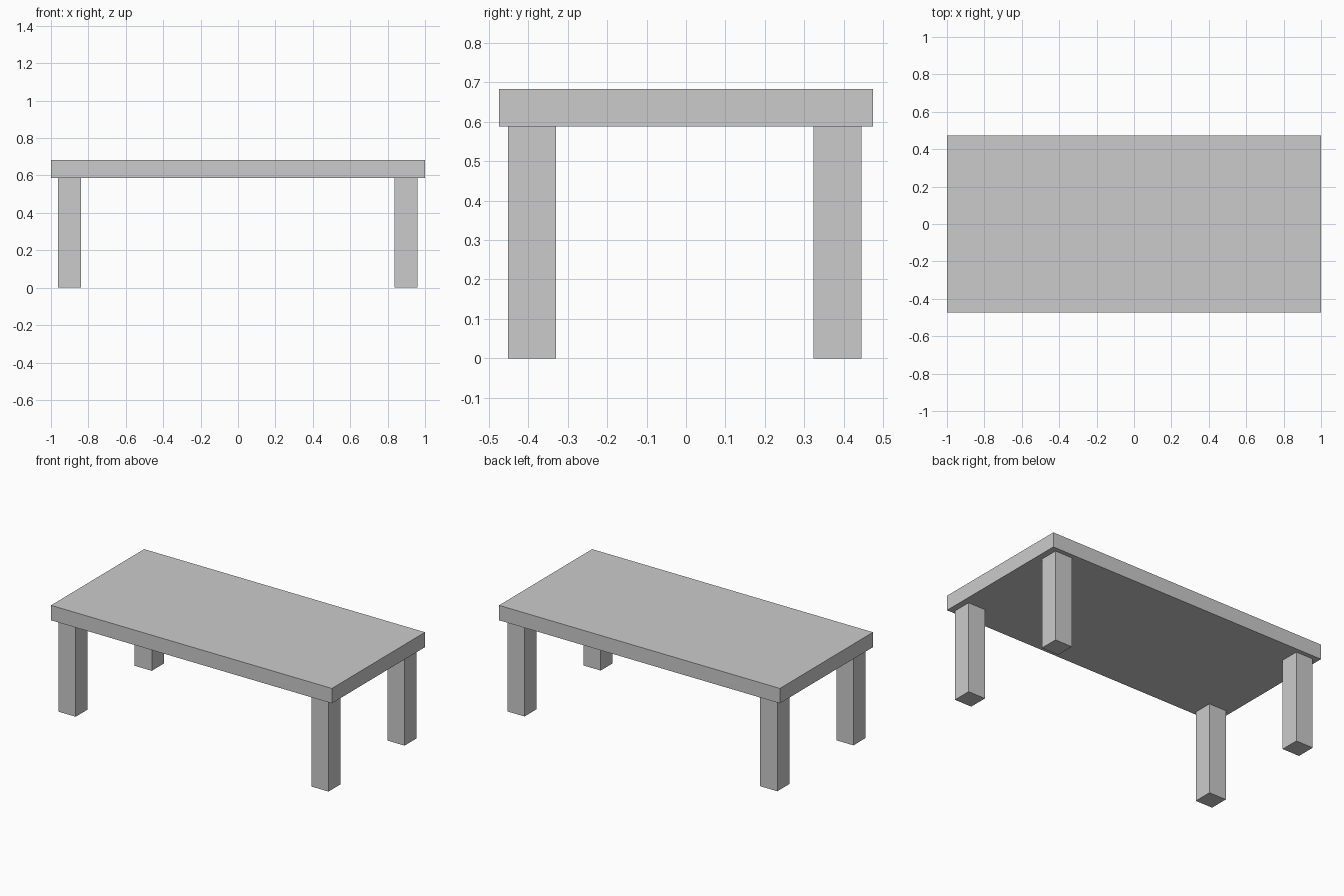
import bpy

if "Cube" in bpy.data.objects:
    bpy.data.objects.remove(bpy.data.objects["Cube"])


def box(name, lo, hi):
    """Add a box spanning two opposite corners."""
    centre = [(a + b) / 2 for a, b in zip(lo, hi)]
    bpy.ops.mesh.primitive_cube_add(size=1, location=centre)
    obj = bpy.context.object
    obj.name = name
    obj.scale = [b - a for a, b in zip(lo, hi)]
    bpy.ops.object.transform_apply(location=False, rotation=False, scale=True)
    return obj


UNDERSIDE = 0.587
TOP = 0.683
LEG = 0.122

# Table top
box("table_top", (-1, -0.4735, UNDERSIDE), (1, 0.4735, TOP))

# Four square legs, set slightly towards the front
for side, x in (("left", -0.901), ("right", 0.899)):
    for end, y in (("front", -0.390), ("back", 0.384)):
        box(f"{end}_{side}_leg",
            (x - LEG / 2, y - LEG / 2, 0),
            (x + LEG / 2, y + LEG / 2, UNDERSIDE))
